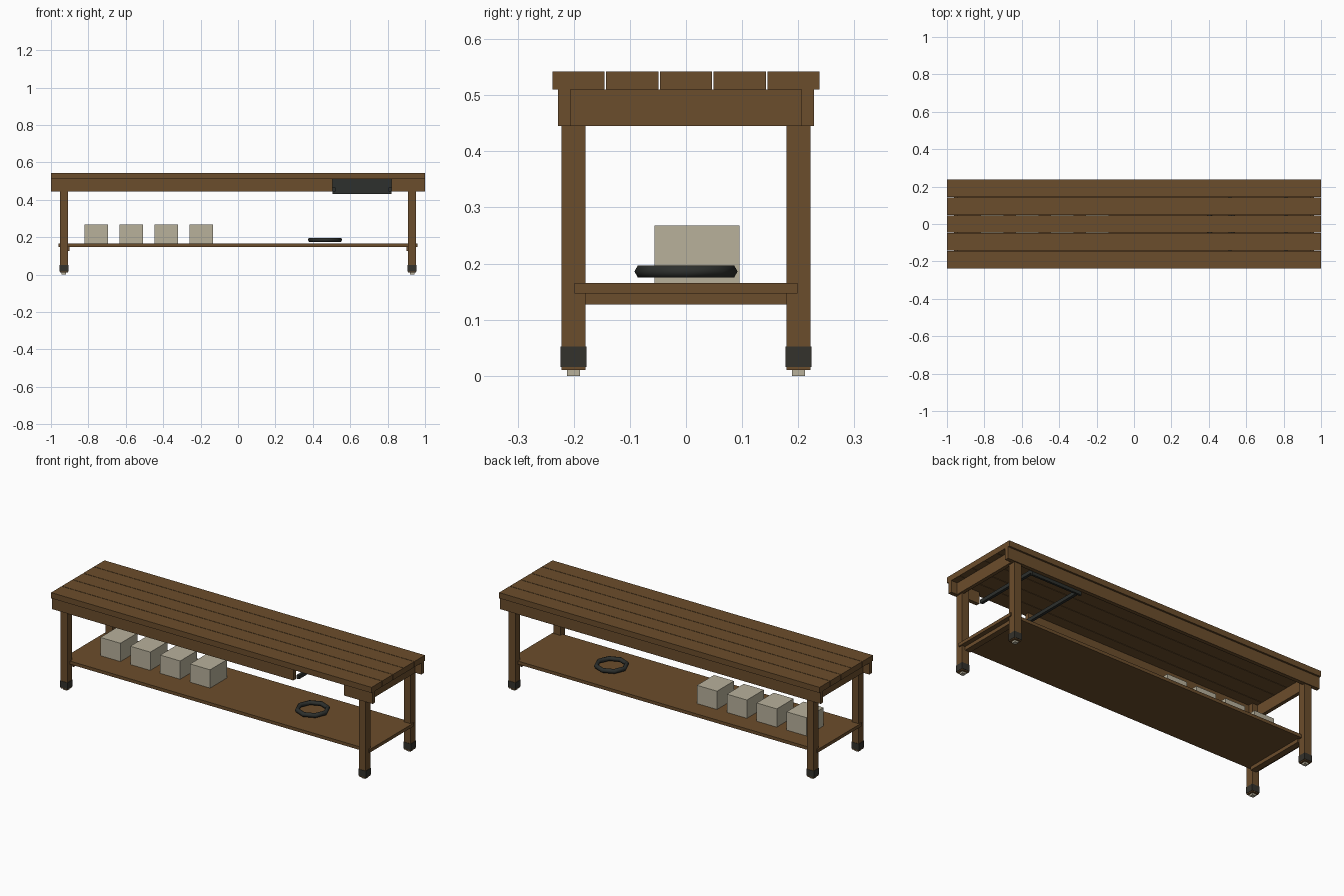
import bpy, bmesh, math
from mathutils import Vector

if "Cube" in bpy.data.objects:
    bpy.data.objects.remove(bpy.data.objects["Cube"])


def material(name, rgb):
    m = bpy.data.materials.new(name)
    m.diffuse_color = (*rgb, 1)
    m.use_nodes = True
    m.node_tree.nodes["Principled BSDF"].inputs["Base Color"].default_value = m.diffuse_color
    return m


WOOD = material("brown wood", (0.148, 0.075, 0.025))
RUBBER = material("dark rubber", (0.034, 0.032, 0.025))
METAL = material("dark metal", (0.026, 0.029, 0.026))
PALE = material("pale grey", (0.48, 0.44, 0.33))


def box(name, x, y, z, mat):
    """Box from (min, max) ranges on each axis."""
    bm = bmesh.new()
    bmesh.ops.create_cube(bm, size=1)
    for v in bm.verts:
        v.co = Vector([(r[0] + r[1]) / 2 + c * (r[1] - r[0]) for r, c in zip((x, y, z), v.co)])
    me = bpy.data.meshes.new(name)
    bm.to_mesh(me)
    bm.free()
    ob = bpy.data.objects.new(name, me)
    bpy.context.collection.objects.link(ob)
    me.materials.append(mat)
    return ob


def around(c, h):
    return (c - h, c + h)


# Table top: five planks with narrow gaps
for i in range(5):
    box(f"top_plank_{i + 1}", (-1, 1), around((i - 2) * 0.0957, 0.0465), (0.51, 0.542), WOOD)

# Long aprons: the front one is interrupted by the drawer opening
APRON = (0.445, 0.51)
box("back_apron", (-1, 1), (0.206, 0.228), APRON, WOOD)
box("front_apron_left", (-1, 0.505), (-0.228, -0.206), APRON, WOOD)
box("front_apron_right", (0.82, 1), (-0.228, -0.206), APRON, WOOD)

# Ends: aprons, shelf rails, legs with sleeves and levelling feet
for sx, side in ((-1, "left"), (1, "right")):
    box(f"{side}_end_apron", around(sx * 0.952, 0.01), (-0.206, 0.206), APRON, WOOD)
    box(f"{side}_shelf_rail", around(sx * 0.917, 0.017), (-0.18, 0.18), (0.127, 0.147), WOOD)
    for sy, end in ((-1, "front"), (1, "back")):
        x, y = sx * 0.931, sy * 0.2005
        box(f"{end}_{side}_leg", around(x, 0.0215), around(y, 0.0215), (0.01, 0.51), WOOD)
        box(f"{end}_{side}_sleeve", around(x, 0.0235), around(y, 0.0235), (0.016, 0.052), RUBBER)
        box(f"{end}_{side}_foot", around(x, 0.0115), around(y, 0.0115), (0, 0.0105), PALE)

# Lower shelf
box("shelf", (-0.96, 0.96), (-0.199, 0.199), (0.147, 0.165), WOOD)

# Drawer opening: dark back plate and two runners
box("drawer_back", (0.505, 0.82), (0.19, 0.202), (0.43, 0.51), METAL)
for x, side in ((0.513, "left"), (0.812, "right")):
    box(f"{side}_drawer_runner", around(x, 0.008), (-0.2, 0.19), (0.445, 0.465), METAL)

# Storage boxes on the shelf
for i in range(4):
    box(f"storage_box_{i + 1}", around(-0.757 + i * 0.1865, 0.0625), (-0.056, 0.095), (0.165, 0.268), PALE)

# Coiled ring: low-poly torus, eight sides with six-sided section
N, M, R, r = 8, 6, 0.0795, 0.0125
bm = bmesh.new()
rings = []
for i in range(N):
    a = 2 * math.pi * i / N
    row = []
    for j in range(M):
        b = 2 * math.pi * j / M
        d = R + r * math.cos(b)
        row.append(bm.verts.new((0.465 + d * math.cos(a), d * math.sin(a), 0.186 + r * math.sin(b))))
    rings.append(row)
for i in range(N):
    for j in range(M):
        p, q, k = rings[i], rings[(i + 1) % N], (j + 1) % M
        bm.faces.new((p[j], q[j], q[k], p[k])).smooth = True
me = bpy.data.meshes.new("coil_ring")
bm.to_mesh(me)
bm.free()
me.materials.append(METAL)
bpy.context.collection.objects.link(bpy.data.objects.new("coil_ring", me))
